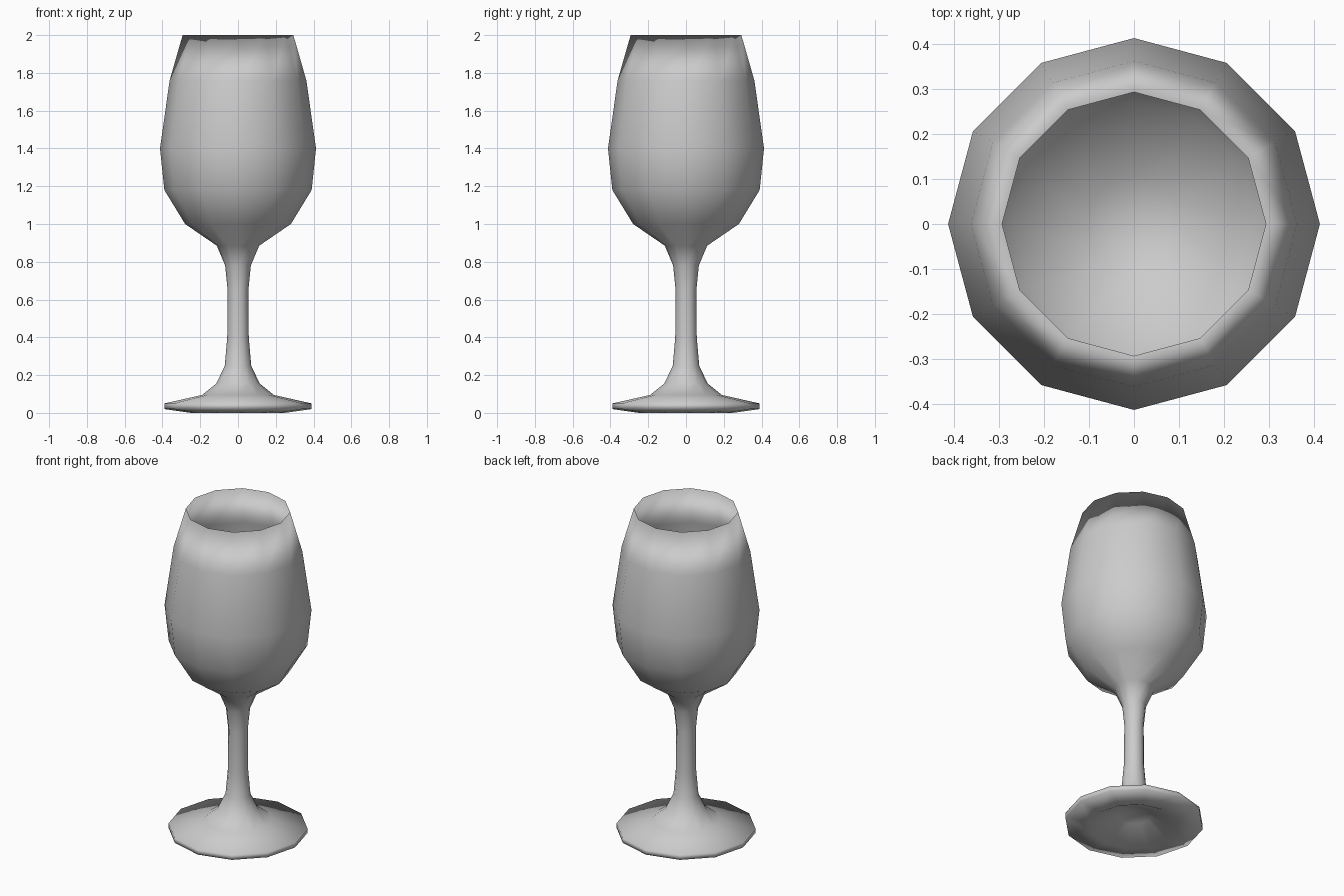
import bpy, bmesh, math

if "Cube" in bpy.data.objects:
    bpy.data.objects.remove(bpy.data.objects["Cube"])

SIDES = 12

# Closed profile (radius, height): foot underside, foot, stem, bowl, rim, bowl inside
PROFILE = [
    (0, 0.10), (0.10, 0.075), (0.25, 0.0), (0.39, 0.02), (0.39, 0.05),   # foot
    (0.19, 0.095), (0.115, 0.155), (0.07, 0.25),                         # foot flare
    (0.057, 0.40), (0.055, 0.65), (0.068, 0.78), (0.112, 0.885),         # stem
    (0.28, 1.0), (0.39, 1.18), (0.413, 1.40), (0.362, 1.76), (0.293, 2.0),  # bowl
    (0.353, 1.76), (0.403, 1.40), (0.38, 1.185), (0.272, 1.01),          # inside
    (0.105, 0.895), (0, 0.875),
]


def lathe(name, profile, sides):
    bm = bmesh.new()
    rings = []
    for r, z in profile:
        if r == 0:
            rings.append([bm.verts.new((0, 0, z))] * sides)
        else:
            rings.append([bm.verts.new((r * math.cos(math.tau * i / sides),
                                        r * math.sin(math.tau * i / sides), z))
                          for i in range(sides)])
    for a, b in zip(rings, rings[1:]):
        for i in range(sides):
            j = (i + 1) % sides
            corners = list(dict.fromkeys((a[i], a[j], b[j], b[i])))
            bm.faces.new(corners).smooth = True
    bmesh.ops.recalc_face_normals(bm, faces=bm.faces)
    mesh = bpy.data.meshes.new(name)
    bm.to_mesh(mesh)
    bm.free()
    obj = bpy.data.objects.new(name, mesh)
    bpy.context.collection.objects.link(obj)
    return obj


# Stemmed glass turned in one piece
lathe("wine_glass", PROFILE, SIDES)
